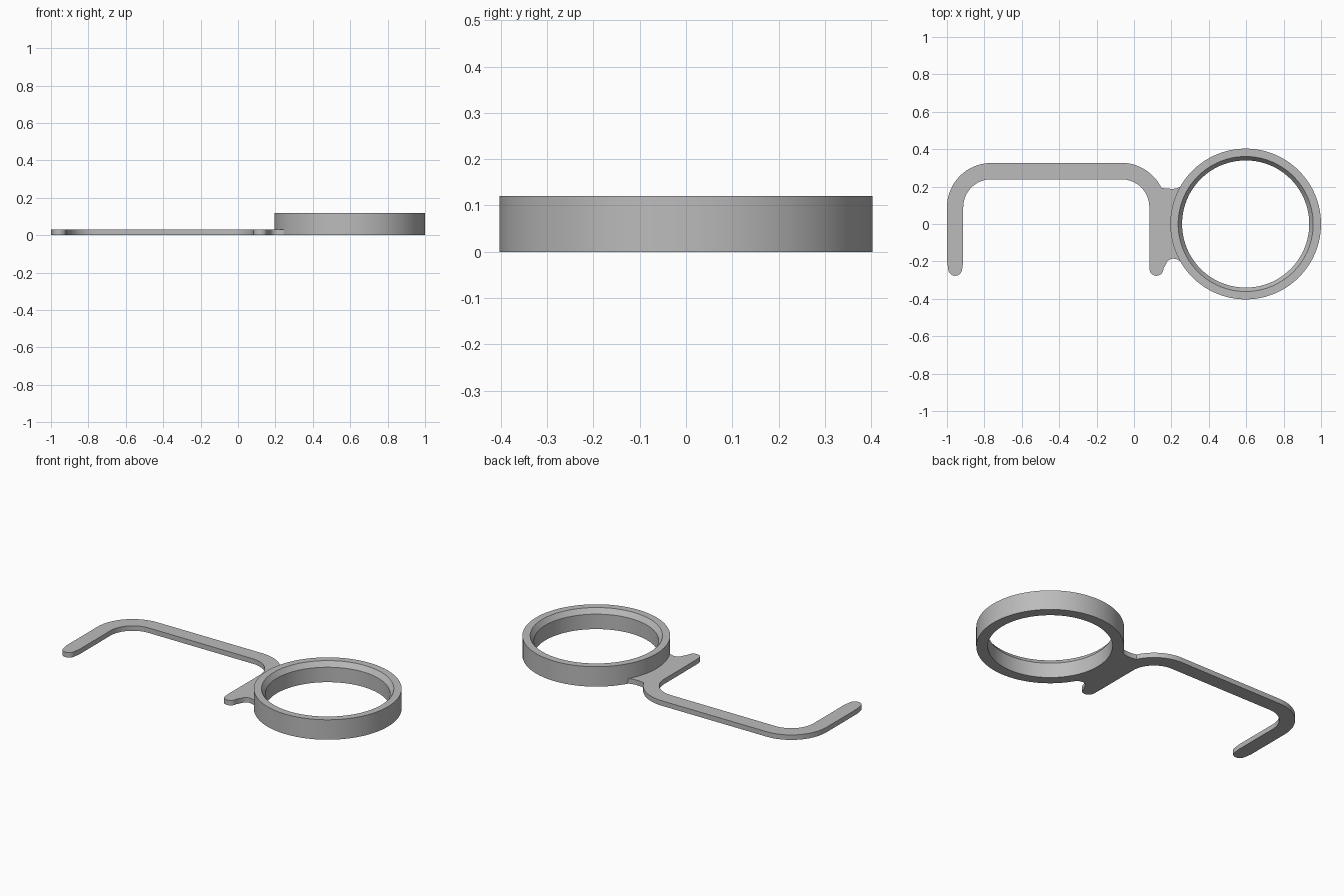
import bpy
import bmesh
from math import cos, sin, radians, tau

cube = bpy.data.objects.get("Cube")
if cube:
    bpy.data.objects.remove(cube)

grey = bpy.data.materials.new("plain grey")
grey.use_nodes = True
COLOUR = (0.5, 0.5, 0.5, 1)
grey.diffuse_color = COLOUR
grey.node_tree.nodes["Principled BSDF"].inputs["Base Color"].default_value = COLOUR

RING_X, RING_R, RING_H = 0.597, 0.403, 0.12
PLATE_H = 0.03


def finish(name, bm):
    bmesh.ops.recalc_face_normals(bm, faces=bm.faces)
    mesh = bpy.data.meshes.new(name)
    bm.to_mesh(mesh)
    bm.free()
    mesh.materials.append(grey)
    obj = bpy.data.objects.new(name, mesh)
    bpy.context.collection.objects.link(obj)
    bpy.ops.object.select_all(action="DESELECT")
    obj.select_set(True)
    bpy.context.view_layer.objects.active = obj
    bpy.ops.object.shade_smooth_by_angle(angle=radians(25))
    return obj


def arc(x, y, r, start, end, steps=16):
    angles = [radians(start + (end - start) * i / steps) for i in range(steps + 1)]
    return [(x + r * cos(a), y + r * sin(a)) for a in angles]


# Ring: a closed section with a chamfered inner lip, turned about its axis
section = [(RING_R, 0), (RING_R, RING_H), (0.361, RING_H), (0.34, 0.09), (0.34, 0)]
SIDES = 100
bm = bmesh.new()
loops = [[bm.verts.new((RING_X + r * cos(tau * i / SIDES), r * sin(tau * i / SIDES), z))
          for r, z in section] for i in range(SIDES)]
for i in range(SIDES):
    a, b = loops[i], loops[(i + 1) % SIDES]
    for j in range(len(section)):
        k = (j + 1) % len(section)
        bm.faces.new((a[j], b[j], b[k], a[k]))
finish("ring", bm)

# Flat hooked arm: outline runs from the far tip, along the inside, to the ring and back
BEND_Y, LEFT_BEND, RIGHT_BEND = 0.09, -0.764, -0.067
outline = [(-1, -0.2)]
outline += arc(-0.956, -0.24, 0.037, 190, 350)
outline += [(-0.913, -0.2)]
outline += arc(LEFT_BEND, BEND_Y, 0.149, 180, 90)
outline += arc(RIGHT_BEND, BEND_Y, 0.149, 90, 0)
outline += [(0.082, -0.2)]
outline += arc(0.12, -0.24, 0.037, 190, 360)
# lower fillet, seat against the ring, upper fillet
outline += arc(0.21, -0.225, 0.04, 160, 90, 8)
outline += [(0.23, -0.189)]
outline += arc(RING_X, 0, RING_R - 0.003, 210, 150)
outline += [(0.23, 0.191), (0.21, 0.188), (0.17, 0.189)]
outline += arc(RIGHT_BEND, BEND_Y, 0.237, 26, 90)
outline += arc(LEFT_BEND, BEND_Y, 0.236, 90, 180)

bm = bmesh.new()
base = bm.faces.new([bm.verts.new((x, y, 0)) for x, y in outline])
solid = bmesh.ops.extrude_face_region(bm, geom=[base], use_keep_orig=True)
top = [v for v in solid["geom"] if isinstance(v, bmesh.types.BMVert)]
bmesh.ops.translate(bm, verts=top, vec=(0, 0, PLATE_H))
caps = [f for f in bm.faces if len(f.verts) > 4]
bmesh.ops.triangulate(bm, faces=caps)
finish("hooked_arm", bm)
